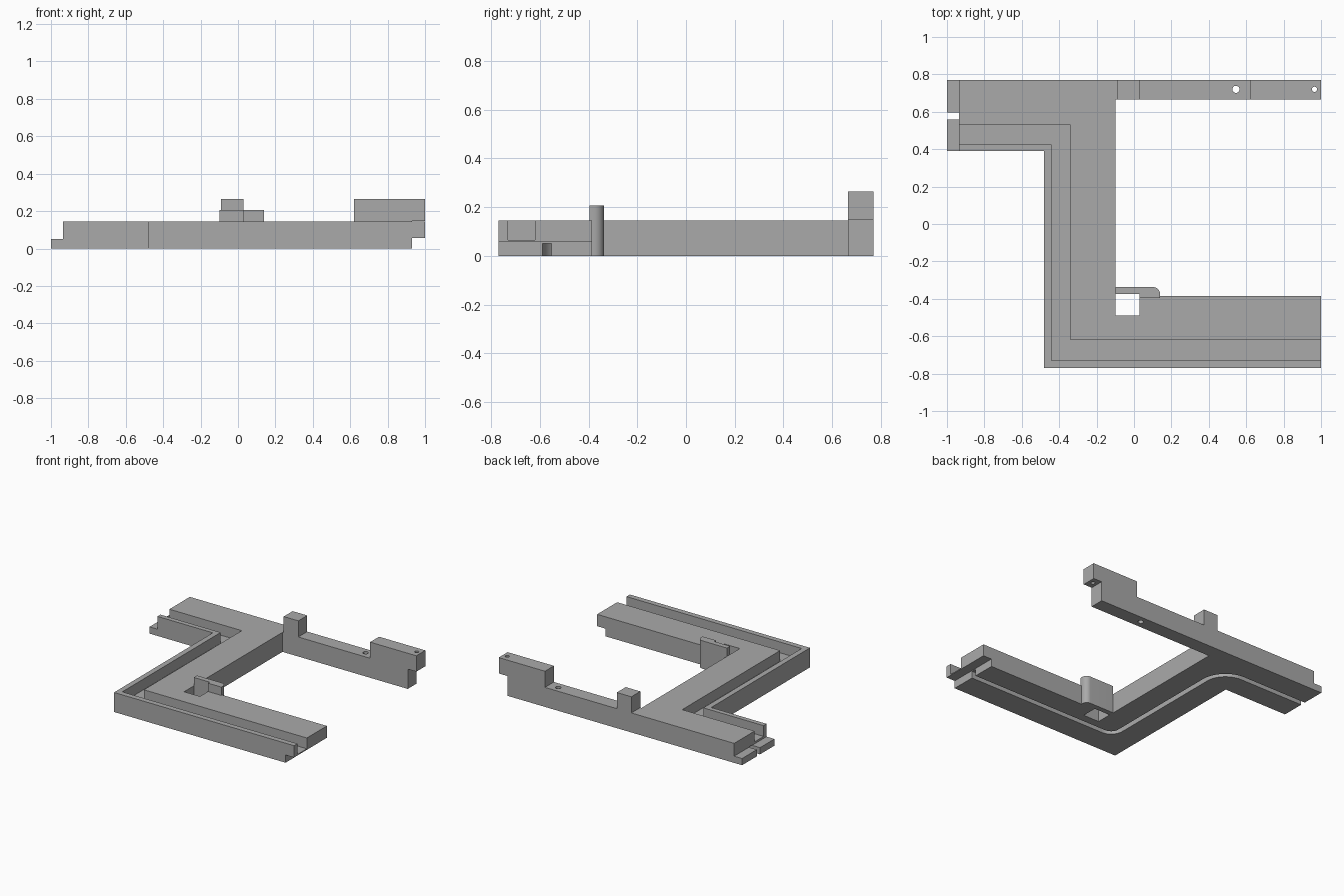
import bpy, bmesh, math
from mathutils import Vector

if "Cube" in bpy.data.objects:
    bpy.data.objects.remove(bpy.data.objects["Cube"])

grey = bpy.data.materials.new("plain grey")
grey.use_nodes = True
COLOUR = (0.40, 0.40, 0.40, 1)
grey.diffuse_color = COLOUR
grey.node_tree.nodes["Principled BSDF"].inputs["Base Color"].default_value = COLOUR

TOP, LIP, TONGUE = 0.145, 0.057, 0.05


def prism(name, outline, z0, z1):
    """Extrude a flat outline upwards into a solid."""
    bm = bmesh.new()
    face = bm.faces.new([bm.verts.new((x, y, z0)) for x, y in outline])
    made = bmesh.ops.extrude_face_region(bm, geom=[face])["geom"]
    bmesh.ops.translate(bm, vec=(0, 0, z1 - z0),
                        verts=[v for v in made if isinstance(v, bmesh.types.BMVert)])
    bmesh.ops.recalc_face_normals(bm, faces=bm.faces)
    mesh = bpy.data.meshes.new(name)
    bm.to_mesh(mesh)
    bm.free()
    mesh.materials.append(grey)
    obj = bpy.data.objects.new(name, mesh)
    bpy.context.collection.objects.link(obj)
    return obj


def box(name, x0, x1, y0, y1, z0, z1):
    return prism(name, [(x0, y0), (x1, y0), (x1, y1), (x0, y1)], z0, z1)


def arc(cx, cy, r, a0, a1, n):
    angles = [math.radians(a0 + (a1 - a0) * i / n) for i in range(n + 1)]
    return [(cx + r * math.cos(a), cy + r * math.sin(a)) for a in angles]


def combine(target, other, operation):
    """Apply a boolean and discard the helper solid."""
    mod = target.modifiers.new("combine", "BOOLEAN")
    mod.operation, mod.solver, mod.object = operation, "EXACT", other
    bpy.context.view_layer.objects.active = target
    bpy.ops.object.modifier_apply(modifier=mod.name)
    bpy.data.objects.remove(other)


# Stepped frame with the long rear arm
frame = prism("bracket_frame", [
    (-1, 0.77), (1, 0.77), (1, 0.665), (-0.1, 0.665), (-0.1, -0.385), (1, -0.385),
    (1, -0.77), (-0.48, -0.77), (-0.48, 0.39), (-1, 0.39)], 0, TOP)

# Post, end block and rounded catch plate
catch = [(-0.095, -0.375), (0.03, -0.375), (0.03, -0.395), (0.14, -0.395)]
catch += arc(0.1, -0.377, 0.04, 0, 90, 10) + [(-0.1, -0.337), (-0.1, -0.375)]
catch.remove((-0.095, -0.375))
for part in (box("post", -0.09, 0.03, 0.665, 0.77, 0.1, 0.265),
             box("end_block", 0.62, 1, 0.665, 0.77, 0.1, 0.265),
             prism("catch_plate", catch, 0, 0.207)):
    combine(frame, part, "UNION")

# Upper channel following the bends of the frame
channel = [(-1.1, 0.53), (-0.34, 0.53), (-0.34, -0.62), (1.1, -0.62),
           (1.1, -0.73), (-0.44, -0.73), (-0.44, 0.425), (-1.1, 0.425)]

# Narrow lower groove with rounded bends
W, X, Y0, Y1, R0, R1 = 0.019, -0.29, -0.57, 0.578, 0.08, 0.18


def groove_side(s):
    upper = arc(X - R1, Y1 - R1, R1 + s, 90, 0, 14)
    lower = arc(X + R0, Y0 + R0, R0 - s, 180, 270, 14)
    return [(-1.1, Y1 + s)] + upper + lower + [(1.1, Y0 + s)]


groove = groove_side(W) + groove_side(-W)[::-1]

# Cut-outs: channel, groove, end steps, catch window and screw holes
cuts = [
    prism("channel_cut", channel, 0.065, 0.3),
    prism("groove_cut", groove, -0.1, TONGUE + 0.002),
    box("tongue_step", -1.1, -0.935, 0.3, 0.9, TONGUE, 0.4),
    box("front_lip_step", 0.93, 1.1, -0.9, -0.3, -0.1, LIP),
    box("rear_lip_step", 0.93, 1.1, 0.6, 0.9, -0.1, TOP + 0.002),
    box("catch_window", -0.1, 0.03, -0.49, -0.375, -0.1, 0.4),
    prism("arm_hole", arc(0.545, 0.72, 0.019, 0, 345, 23), -0.1, 0.4),
    prism("block_hole", arc(0.965, 0.72, 0.014, 0, 345, 23), -0.1, 0.4),
]
for cut in cuts:
    combine(frame, cut, "DIFFERENCE")

# Soft shading on the rounded bends only
bpy.ops.object.select_all(action="DESELECT")
frame.select_set(True)
bpy.context.view_layer.objects.active = frame
bpy.ops.object.shade_smooth_by_angle(angle=math.radians(30))
